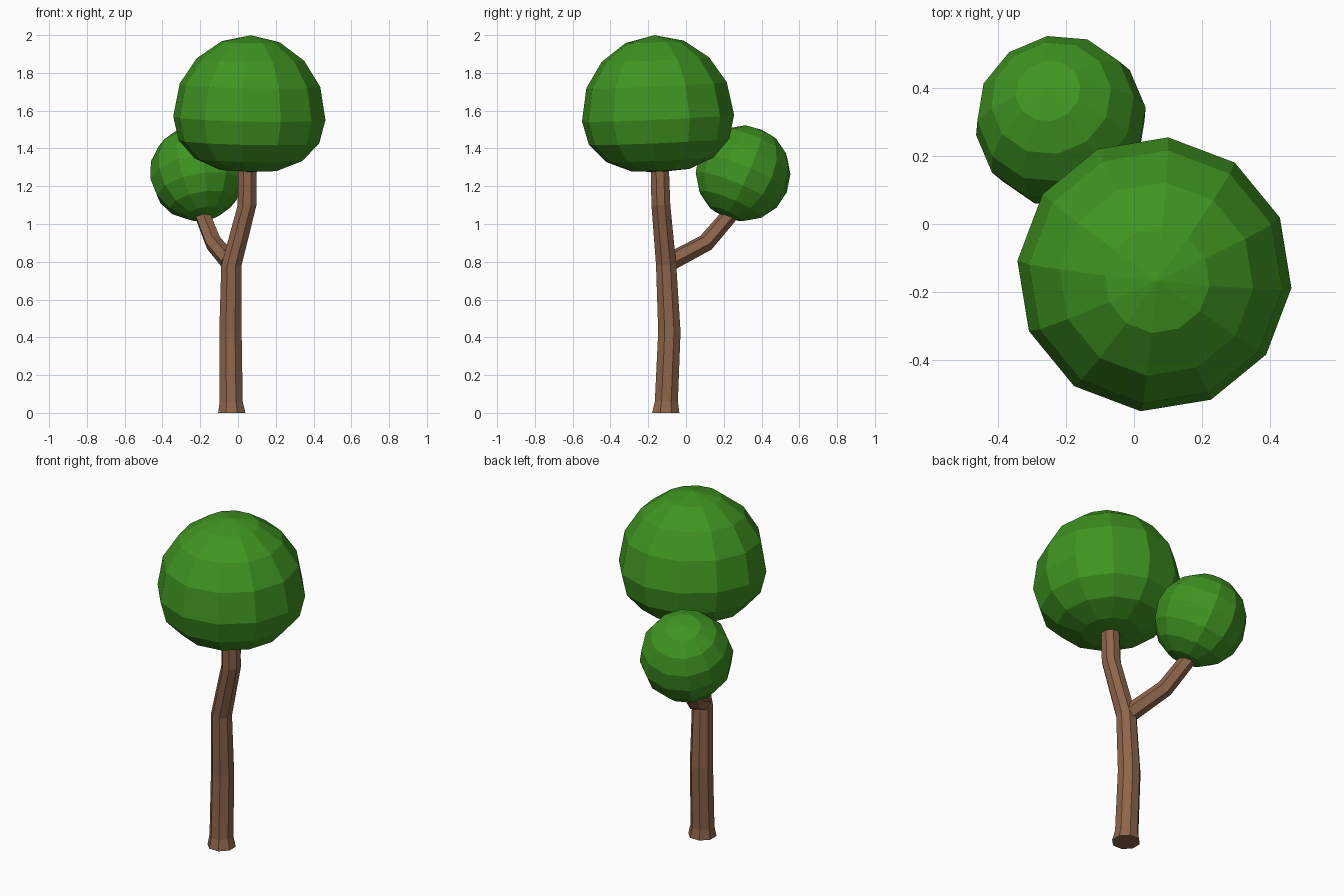
import bpy, bmesh
from math import sin, cos, pi, radians
from mathutils import Vector

if "Cube" in bpy.data.objects:
    bpy.data.objects.remove(bpy.data.objects["Cube"])


def material(name, rgb):
    m = bpy.data.materials.new(name)
    m.diffuse_color = (*rgb, 1)
    m.use_nodes = True
    m.node_tree.nodes["Principled BSDF"].inputs["Base Color"].default_value = m.diffuse_color
    return m


def loft(name, rings, mat):
    """Skin equal-length rings of points; one-point rings close as a pole, others get a cap."""
    bm = bmesh.new()
    loops = [[bm.verts.new(p) for p in ring] for ring in rings]
    for a, b in zip(loops, loops[1:]):
        n = max(len(a), len(b))
        for i in range(n):
            j = (i + 1) % n
            quad = [a[i % len(a)], a[j % len(a)], b[j % len(b)], b[i % len(b)]]
            bm.faces.new(list(dict.fromkeys(quad)))
    for end in (loops[0], loops[-1]):
        if len(end) > 2:
            bm.faces.new(end)
    bmesh.ops.recalc_face_normals(bm, faces=bm.faces[:])
    me = bpy.data.meshes.new(name)
    bm.to_mesh(me)
    bm.free()
    me.materials.append(mat)
    ob = bpy.data.objects.new(name, me)
    bpy.context.collection.objects.link(ob)
    return ob


def ring(centre, axis, r, sides, phase):
    q = Vector((0, 0, 1)).rotation_difference(Vector(axis))
    if r == 0:
        return [Vector(centre)]
    return [Vector(centre) + q @ Vector((r * cos(phase + 2 * pi * i / sides),
                                         r * sin(phase + 2 * pi * i / sides), 0))
            for i in range(sides)]


def crown(name, centre, axis, profile, phase):
    axis = Vector(axis).normalized()
    loft(name, [ring(Vector(centre) + axis * h, axis, r, 12, phase) for h, r in profile], leaf)


leaf = material("leaf_green", (0.05, 0.30, 0.015))
bark = material("bark_brown", (0.27, 0.13, 0.07))

# Trunk: bent octagonal column with a flared foot
trunk = [(-0.033, -0.107, 0.0, 0.078), (-0.036, -0.104, 0.06, 0.066),
         (-0.040, -0.088, 0.43, 0.064), (-0.035, -0.105, 0.78, 0.058),
         (0.048, -0.133, 1.10, 0.054), (0.050, -0.140, 1.34, 0.052)]
loft("trunk", [ring(p[:3], (0, 0, 1), p[3], 8, pi / 8) for p in trunk], bark)

# Side branch: bent six-sided limb
path = [Vector(p) for p in ((-0.045, -0.085, 0.80), (-0.13, 0.105, 0.90),
                            (-0.185, 0.225, 1.04), (-0.20, 0.265, 1.12))]
rings = []
for i, p in enumerate(path):
    tangent = path[min(i + 1, 3)] - path[max(i - 1, 0)]
    rings.append(ring(p, tangent, 0.05 - 0.003 * i, 6, pi / 6))
loft("branch", rings, bark)

# Large crown: rounded top, flattened underside, slight lean
crown("large_crown", (0.06, -0.148, 1.56), (0.02, -0.045, 1),
      [(0.44, 0), (0.405, 0.155), (0.311, 0.286), (0.175, 0.374), (0, 0.405),
       (-0.125, 0.374), (-0.22, 0.286), (-0.275, 0.155), (-0.285, 0)], radians(-5.7))

# Small crown: sphere leaning along the branch
R = 0.254
crown("small_crown", (-0.215, 0.302, 1.268), (-0.16, 0.38, 0.91),
      [(R * cos(pi * k / 8), 0 if k in (0, 8) else R * sin(pi * k / 8)) for k in range(9)],
      radians(8))
